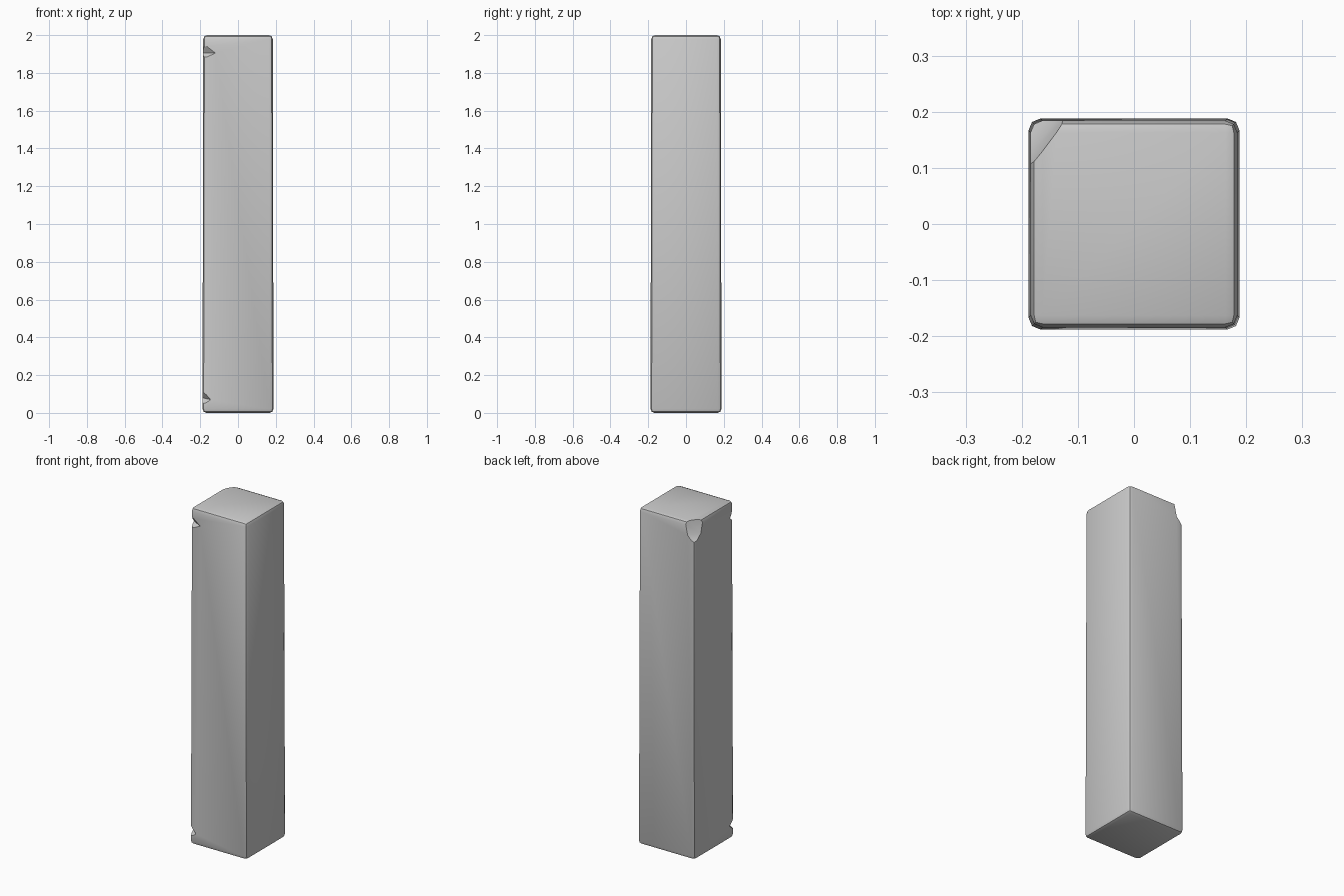
import bpy, bmesh
from mathutils import Vector

if "Cube" in bpy.data.objects:
    bpy.data.objects.remove(bpy.data.objects["Cube"])


def new_object(name, bm):
    bmesh.ops.recalc_face_normals(bm, faces=bm.faces)
    mesh = bpy.data.meshes.new(name)
    bm.to_mesh(mesh)
    bm.free()
    ob = bpy.data.objects.new(name, mesh)
    bpy.context.collection.objects.link(ob)
    return ob


def chip_cutter(name, b, c, upper, lower):
    """Wedge whose deepest line runs through b and c; its two flat sides
    pass through the points upper and lower."""
    b, c, upper, lower = map(Vector, (b, c, upper, lower))
    mid = (b + c) / 2
    bm = bmesh.new()
    for end in (b + (b - c), c + (c - b)):
        for offset in (Vector(), (upper - mid) * 6, (lower - mid) * 6):
            bm.verts.new(end + offset)
    bmesh.ops.convex_hull(bm, input=bm.verts)
    ob = new_object(name, bm)
    ob.hide_render = True
    ob.hide_set(True)
    return ob


# Slightly tapered square shaft with rounded edges
bm = bmesh.new()
bmesh.ops.create_cube(bm, size=1)
for v in bm.verts:
    top = v.co.z > 0
    half = 0.184 if top else 0.188
    v.co = Vector((half if v.co.x > 0 else -half,
                   half if v.co.y > 0 else -half,
                   2.0 if top else 0.0))
bmesh.ops.bevel(bm, geom=bm.edges[:], offset=0.021, segments=2,
                profile=0.5, affect='EDGES')
pillar = new_object("stone_pillar", bm)

# Chips broken out of the two left corners
chips = [
    chip_cutter("front_top_chip", (-0.12, -0.184, 1.905), (-0.184, -0.15, 1.905),
                (-0.184, -0.184, 1.955), (-0.184, -0.184, 1.875)),
    chip_cutter("front_bottom_chip", (-0.145, -0.188, 0.07), (-0.188, -0.14, 0.08),
                (-0.188, -0.188, 0.12), (-0.188, -0.188, 0.04)),
    chip_cutter("back_top_chip", (-0.14, 0.184, 1.92), (-0.184, 0.125, 1.92),
                (-0.148, 0.144, 2.02), (-0.184, 0.184, 1.875)),
]
bpy.context.view_layer.objects.active = pillar
pillar.select_set(True)
for cutter in chips:
    mod = pillar.modifiers.new(cutter.name, 'BOOLEAN')
    mod.operation = 'DIFFERENCE'
    mod.solver = 'EXACT'
    mod.object = cutter
    bpy.ops.object.modifier_apply(modifier=mod.name)
for cutter in chips:
    bpy.data.objects.remove(cutter)

bpy.ops.object.shade_smooth_by_angle(angle=0.5)
